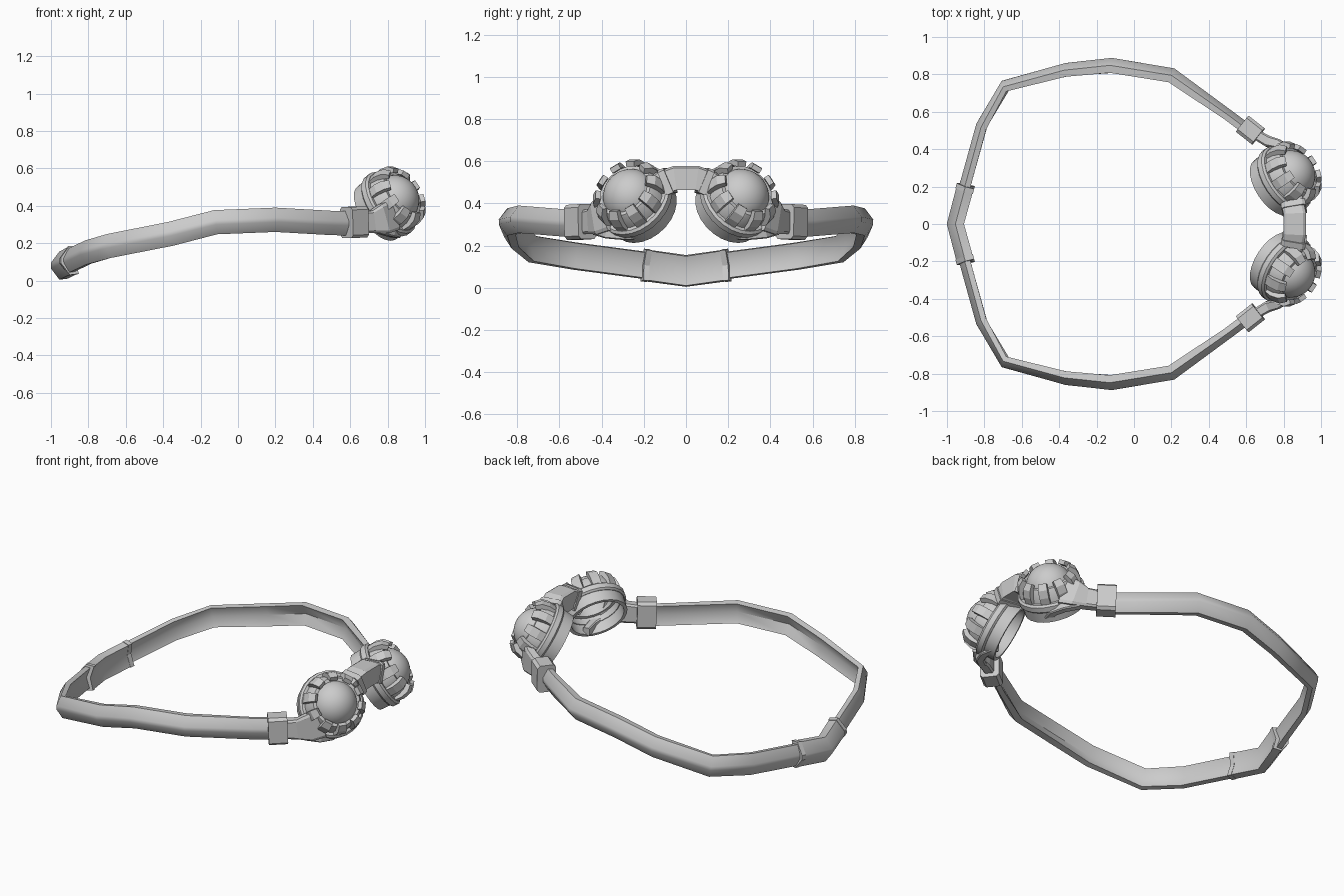
import bpy, bmesh, math
from mathutils import Vector, Matrix

if "Cube" in bpy.data.objects:
    bpy.data.objects.remove(bpy.data.objects["Cube"])

grey = bpy.data.materials.new("plain_grey")
grey.use_nodes = True
grey.diffuse_color = (0.6, 0.6, 0.6, 1)
grey.node_tree.nodes["Principled BSDF"].inputs["Base Color"].default_value = (0.6, 0.6, 0.6, 1)


def make(name, bm, mirror=False, smooth=0):
    """Turn a bmesh into an object, optionally mirrored across the y axis."""
    bmesh.ops.recalc_face_normals(bm, faces=bm.faces)
    mesh = bpy.data.meshes.new(name)
    bm.to_mesh(mesh)
    bm.free()
    mesh.materials.append(grey)
    ob = bpy.data.objects.new(name, mesh)
    bpy.context.collection.objects.link(ob)
    if mirror:
        mod = ob.modifiers.new("Mirror", 'MIRROR')
        mod.use_axis = (False, True, False)
        mod.use_mirror_merge = False
    if smooth:
        bpy.ops.object.select_all(action='DESELECT')
        ob.select_set(True)
        bpy.context.view_layer.objects.active = ob
        bpy.ops.object.shade_smooth_by_angle(angle=math.radians(smooth))


def skin(bm, rings, close=False):
    """Join rings of points with quads, capping the ends unless closed."""
    vs = [[bm.verts.new(p) for p in ring] for ring in rings]
    n = len(vs[0])
    pairs = list(zip(vs, vs[1:])) + ([(vs[-1], vs[0])] if close else [])
    for a, b in pairs:
        for i in range(n):
            j = (i + 1) % n
            bm.faces.new((a[i], a[j], b[j], b[i]))
    if not close:
        bm.faces.new(vs[0])
        bm.faces.new(vs[-1])


def sweep(path, section, scales=None):
    """Carry an (outward, up) section along a path, square to its direction."""
    pts = [Vector(p) for p in path]
    rings = []
    for i, p in enumerate(pts):
        t = (pts[min(i + 1, len(pts) - 1)] - pts[max(i - 1, 0)]).normalized()
        out = Vector((-t.y, t.x, 0)).normalized()
        up = out.cross(t)
        up = up if up.z > 0 else -up
        so, su = scales[i] if scales else (1, 1)
        rings.append([p + out * a * so + up * b * su for a, b in section])
    bm = bmesh.new()
    skin(bm, rings)
    return bm


def both_sides(half):
    return [(x, -y, z) for x, y, z in reversed(half) if y > 0] + half


def scaled(section, a, b):
    return [(p * a, q * b) for p, q in section]


# Head strap from the back centre to the clips: ridged outside, hollowed inside
ridged = [(-0.04, -0.06), (0, -0.065), (0.04, -0.012), (0.04, 0.012),
          (0, 0.065), (-0.04, 0.06), (-0.012, 0)]
half = [(-0.955, 0, 0.085), (-0.905, 0.2, 0.107), (-0.815, 0.525, 0.15),
        (-0.69, 0.74, 0.185), (-0.36, 0.825, 0.25), (-0.12, 0.848, 0.312),
        (0.2, 0.795, 0.325), (0.5, 0.585, 0.308), (0.64, 0.48, 0.305)]
narrow = [(0.75, 1)] * 4 + [(0.9, 1)] + [(1, 1)] * 2 + [(0.75, 1)] * 2
make("head_strap", sweep(both_sides(half), ridged, narrow[:0:-1] + narrow), smooth=45)

# Clasp sleeve at the back, shallower inside, with a slightly larger lip at each end
sleeve = ridged[:-1] + [(-0.024, 0)]
make("back_clasp", sweep(both_sides([(-0.955, 0, 0.08), (-0.9, 0.205, 0.108)]),
                         scaled(sleeve, 1.15, 1.16)), smooth=45)
make("clasp_lip", sweep([(-0.907, 0.18, 0.105), (-0.9, 0.207, 0.108)],
                        scaled(sleeve, 1.22, 1.2)), True)

# Strap clip
block = [(-0.05, -0.065), (-0.035, -0.08), (0.035, -0.08), (0.05, -0.065),
         (0.05, 0.065), (0.035, 0.08), (-0.035, 0.08), (-0.05, 0.065)]
make("strap_clip", sweep([(0.58, 0.535, 0.31), (0.665, 0.468, 0.314)],
                         scaled(block, 1.1, 1.04)), True)

# Flared bracket between the clip and the eyepiece, with an arm below the cup
make("side_bracket", sweep([(0.65, 0.48, 0.31), (0.72, 0.44, 0.315), (0.78, 0.42, 0.33),
                            (0.83, 0.375, 0.355)], block,
                           [(0.55, 0.7), (0.6, 0.75), (0.55, 1), (0.5, 1.1)]), True)
make("lower_arm", sweep([(0.76, 0.42, 0.29), (0.82, 0.365, 0.265), (0.845, 0.3, 0.255),
                         (0.83, 0.21, 0.25)], block,
                        [(0.5, 0.5), (0.5, 0.4), (0.5, 0.35), (0.4, 0.3)]), True)

# Eyepiece frame: local z is the viewing axis, turned outward and tilted up
yaw, tilt = math.radians(34), math.radians(31)
axis = Vector((math.cos(yaw) * math.cos(tilt), math.sin(yaw) * math.cos(tilt), math.sin(tilt)))
place = Matrix.Translation((0.838, 0.262, 0.432)) @ axis.to_track_quat('Z', 'Y').to_matrix().to_4x4()


def lathe(profile, segs=24):
    """Spin a closed (radius, height) loop about the viewing axis."""
    bm = bmesh.new()
    rings = [[place @ Matrix.Rotation(math.tau * k / segs, 4, 'Z') @ Vector((r, 0, h))
              for r, h in profile] for k in range(segs)]
    skin(bm, rings, close=True)
    return bm


make("eye_cup", lathe([(0.175, -0.135), (0.18, -0.05), (0.155, -0.05), (0.155, -0.135)]), True, 30)
make("cup_flange", lathe([(0.182, -0.07), (0.192, -0.06), (0.192, -0.03), (0.18, -0.02),
                          (0.15, -0.02), (0.15, -0.07)]), True, 30)
make("lens_housing", lathe([(0.165, -0.03), (0.158, 0.02), (0.138, 0.055), (0.12, 0.055),
                            (0.13, -0.03)]), True, 30)

# Domed lens
bm = bmesh.new()
bmesh.ops.create_uvsphere(bm, u_segments=24, v_segments=16, radius=0.135)
bmesh.ops.delete(bm, geom=[v for v in bm.verts if v.co.z < -0.01], context='VERTS')
bmesh.ops.transform(bm, matrix=place @ Matrix.Translation((0, 0, -0.005)), verts=bm.verts)
make("lens", bm, True, 60)

# Ring of bent claws gripping the lens
bm = bmesh.new()
count = 10
claw = [(0.155, -0.03), (0.175, -0.03), (0.179, 0.02), (0.168, 0.065), (0.138, 0.094),
        (0.12, 0.076), (0.143, 0.05), (0.153, 0.02)]
for k in range(count):
    turn = place @ Matrix.Rotation(math.tau * (k + 0.5) / count, 4, 'Z')
    skin(bm, [[turn @ Vector((r, s * (0.027 if h < 0.07 else 0.023), h)) for r, h in claw]
              for s in (-1, 1)])
make("lens_claws", bm, True)

# Arched nose bridge, with a raised collar at each end
plate = [(-0.06, -0.06), (0.06, -0.06), (0.06, 0.045), (0.045, 0.055), (-0.045, 0.055), (-0.06, 0.045)]
make("nose_bridge", sweep(both_sides([(0.86, 0.05, 0.523), (0.852, 0.1, 0.502), (0.83, 0.15, 0.45)]),
                          plate))
make("bridge_collar", sweep([(0.857, 0.075, 0.513), (0.852, 0.105, 0.5)],
                            scaled(plate, 1.1, 1.1)), True)
